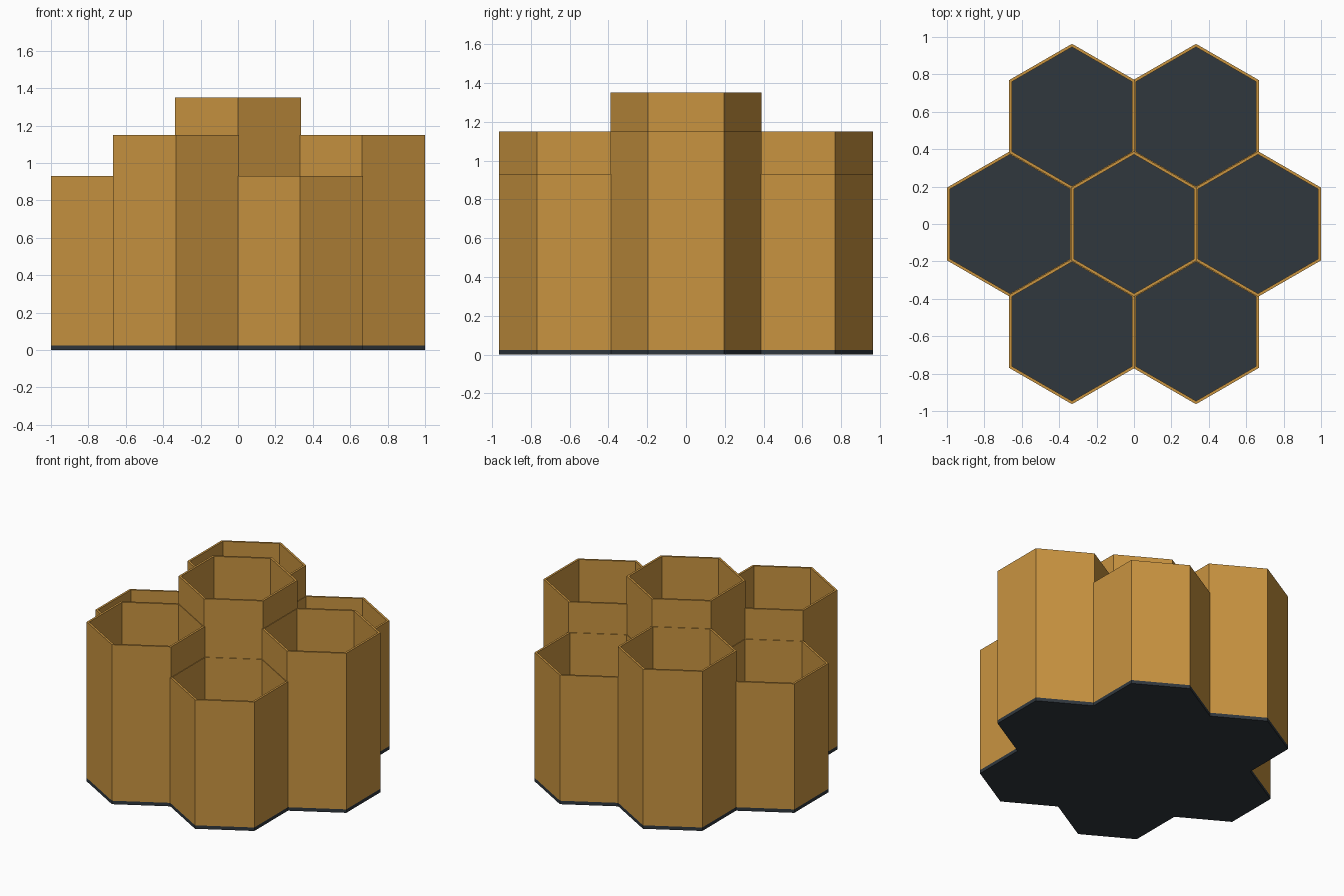
import bpy, bmesh, math
from mathutils import Vector

if "Cube" in bpy.data.objects:
    bpy.data.objects.remove(bpy.data.objects["Cube"])

SPACING = 0.663            # distance between neighbouring cells
INRADIUS = 0.337           # outer inradius of a cell
WALL = 0.015
BASE = 0.025
COS30 = math.cos(math.radians(30))


def material(name, rgb):
    m = bpy.data.materials.new(name)
    m.diffuse_color = (*rgb, 1)
    m.use_nodes = True
    m.node_tree.nodes["Principled BSDF"].inputs["Base Color"].default_value = m.diffuse_color
    return m


def polar(radius, degrees):
    a = math.radians(degrees)
    return Vector((radius * math.cos(a), radius * math.sin(a), 0))


def finish(name, bm, mat):
    bmesh.ops.recalc_face_normals(bm, faces=bm.faces[:])
    me = bpy.data.meshes.new(name)
    bm.to_mesh(me)
    bm.free()
    me.materials.append(mat)
    ob = bpy.data.objects.new(name, me)
    bpy.context.collection.objects.link(ob)
    return ob


def hex_tube(name, centre, height, mat):
    """Open hexagonal tube with thin walls and a flat rim, closed below."""
    bm = bmesh.new()

    def ring(inradius, z):
        return [bm.verts.new(centre + polar(inradius / COS30, 30 + 60 * i) + Vector((0, 0, z)))
                for i in range(6)]

    inner = INRADIUS - WALL
    rings = [ring(INRADIUS, BASE), ring(INRADIUS, height), ring(inner, height), ring(inner, BASE)]
    for a, b in zip(rings, rings[1:] + rings[:1]):
        for i in range(6):
            j = (i + 1) % 6
            bm.faces.new((a[i], a[j], b[j], b[i]))
    return finish(name, bm, mat)


ochre = material("ochre", (0.584, 0.296, 0.051))
slate = material("dark slate", (0.029, 0.038, 0.047))

# Base plate: one outline around all seven cells
corner = INRADIUS / COS30
notch = (SPACING / 2 + INRADIUS) / COS30
outline = []
for k in range(6):
    a = 60 * k
    c = polar(SPACING, a)
    outline += [c + polar(corner, a - 30), c + polar(corner, a + 30), polar(notch, a + 30)]
bm = bmesh.new()
face = bm.faces.new([bm.verts.new(p) for p in outline])
top = bmesh.ops.extrude_face_region(bm, geom=[face])
bmesh.ops.translate(bm, vec=(0, 0, BASE),
                    verts=[v for v in top["geom"] if isinstance(v, bmesh.types.BMVert)])
finish("base_plate", bm, slate)

# Cells: a tall centre ringed by alternating medium and short tubes
hex_tube("centre_cell", Vector((0, 0, 0)), 1.35, ochre)
names = ["right", "back_right", "back_left", "left", "front_left", "front_right"]
for k, name in enumerate(names):
    hex_tube(name + "_cell", polar(SPACING, 60 * k), 0.93 if k % 2 else 1.15, ochre)
